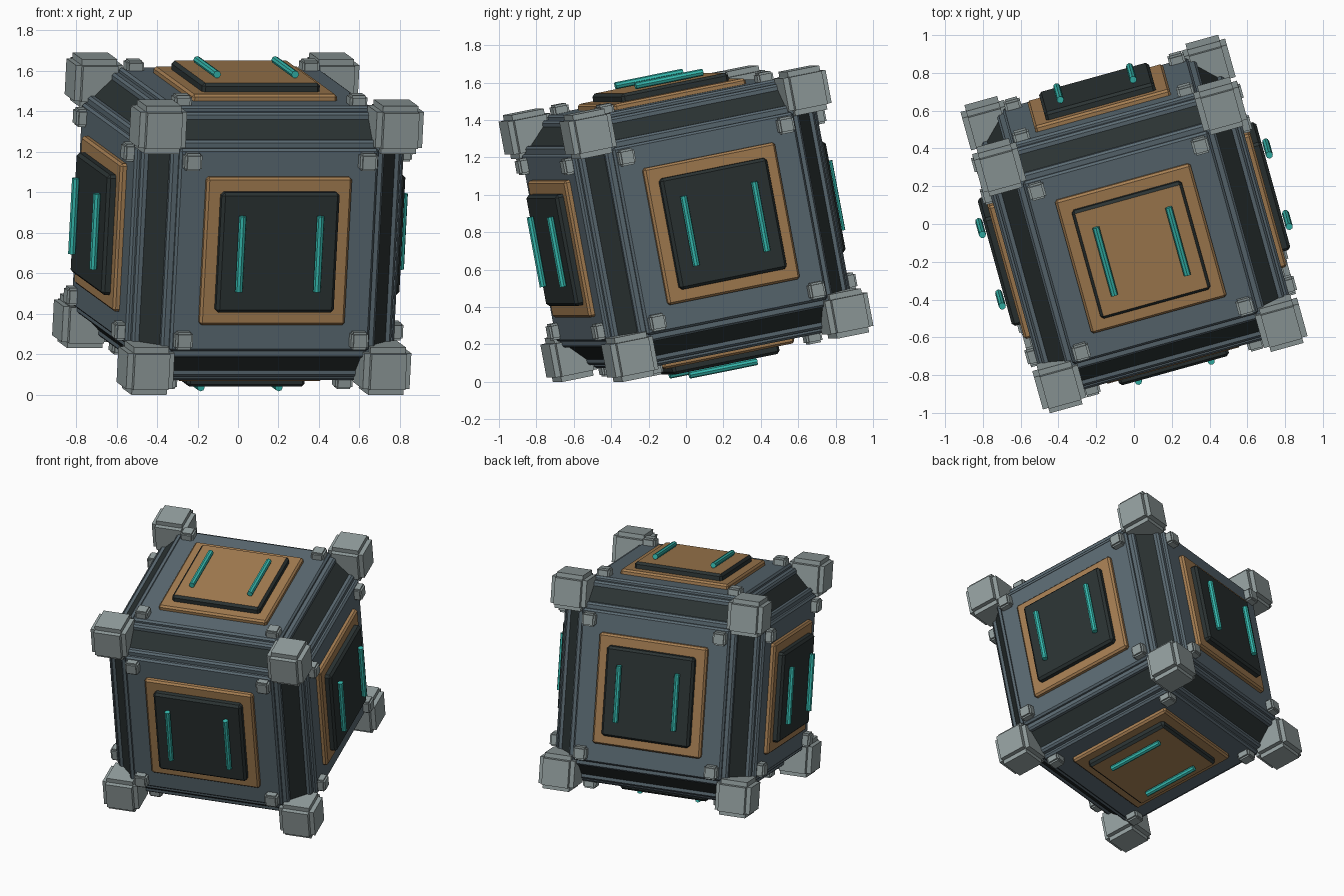
import bpy, bmesh, math
from mathutils import Matrix, Vector

cube = bpy.data.objects.get("Cube")
if cube:
    bpy.data.objects.remove(cube, do_unlink=True)


def material(name, rgb):
    m = bpy.data.materials.new(name)
    m.use_nodes = True
    m.diffuse_color = (*rgb, 1)
    m.node_tree.nodes["Principled BSDF"].inputs["Base Color"].default_value = (*rgb, 1)
    return m


STEEL = material("blue grey steel", (0.105, 0.145, 0.17))
BRONZE = material("bronze", (0.38, 0.21, 0.085))
DARK = material("dark metal", (0.024, 0.033, 0.033))
TEAL = material("teal glow", (0.035, 0.48, 0.42))
GREY = material("light grey metal", (0.29, 0.345, 0.345))

# The whole crate is turned and tipped forward
POSE = (Matrix.Translation((0, 0, 0.845))
        @ Matrix.Rotation(math.radians(15.5), 4, "Z")
        @ Matrix.Rotation(math.radians(11), 4, "X"))


def finish(name, bm, place, mats):
    mesh = bpy.data.meshes.new(name)
    bmesh.ops.recalc_face_normals(bm, faces=bm.faces)
    bm.to_mesh(mesh)
    bm.free()
    for m in mats:
        mesh.materials.append(m)
    ob = bpy.data.objects.new(name, mesh)
    ob.matrix_world = POSE @ place
    bpy.context.collection.objects.link(ob)
    return ob


def add_box(bm, size, center=(0, 0, 0)):
    mat = Matrix.Translation(center) @ Matrix.Diagonal((*size, 1))
    bmesh.ops.create_cube(bm, size=1, matrix=mat)


def bevel(bm, width):
    return bmesh.ops.bevel(bm, geom=bm.edges[:], offset=width, segments=1,
                           affect="EDGES", profile=0.5)


def plate(name, half, low, high, place, mats, width=0.012, cap=False):
    """Square bevelled plate between two heights above the crate centre."""
    bm = bmesh.new()
    add_box(bm, (2 * half, 2 * half, high - low), (0, 0, (low + high) / 2))
    bevel(bm, width)
    bm.normal_update()
    if cap:
        for f in bm.faces:
            if f.normal.z > 0.99:
                f.material_index = 1
    return finish(name, bm, place, mats)


def stepped_block(name, long, short, place):
    """Block with notched edges, made of three crossing bars."""
    bm = bmesh.new()
    for axis in range(3):
        size = [2 * short] * 3
        size[axis] = 2 * long
        add_box(bm, size)
    return finish(name, bm, place, [GREY])


# Core with dark chamfered edges
bm = bmesh.new()
add_box(bm, (1.29, 1.29, 1.29))
bevel(bm, 0.11)
bm.normal_update()
for f in bm.faces:
    f.material_index = 0 if max(abs(c) for c in f.normal) > 0.99 else 1
finish("core", bm, Matrix(), [STEEL, DARK])

# Six sides: outward direction and the direction the light bars run
X, Y, Z = Vector((1, 0, 0)), Vector((0, 1, 0)), Vector((0, 0, 1))
SIDES = {"front": (-Y, Z), "back": (Y, Z), "left": (X, Z),
         "right": (-X, Z), "top": (Z, Y), "bottom": (-Z, Y)}

for side, (out, up) in SIDES.items():
    place = Matrix((up.cross(out), up, out)).transposed().to_4x4()
    capped = abs(out.z) > 0.5

    plate(side + "_rail", 0.548, 0.60, 0.665, place, [STEEL])
    plate(side + "_wall", 0.51, 0.62, 0.69, place, [STEEL])
    plate(side + "_frame", 0.372, 0.66, 0.722, place, [BRONZE])
    plate(side + "_panel", 0.302, 0.69, 0.765, place, [DARK, BRONZE],
          width=0.015, cap=capped)

    for sx in (-1, 1):
        # Light bar
        bm = bmesh.new()
        bmesh.ops.create_cone(bm, cap_ends=True, segments=8, radius1=0.019,
                              radius2=0.019, depth=0.38,
                              matrix=Matrix.Rotation(math.pi / 2, 4, "X"))
        finish(side + "_light_bar", bm,
               place @ Matrix.Translation((0.2 * sx, 0, 0.788)), [TEAL])
        # Corner bolts
        for sy in (-1, 1):
            spot = Matrix.Translation((0.45 * sx, 0.45 * sy, 0.695))
            stepped_block(side + "_bolt", 0.044, 0.033, place @ spot)

# Corner caps
for sx in (-1, 1):
    for sy in (-1, 1):
        for sz in (-1, 1):
            spot = Vector((sx, sy, sz)) * 0.607
            stepped_block("corner_cap", 0.12, 0.09, Matrix.Translation(spot))
